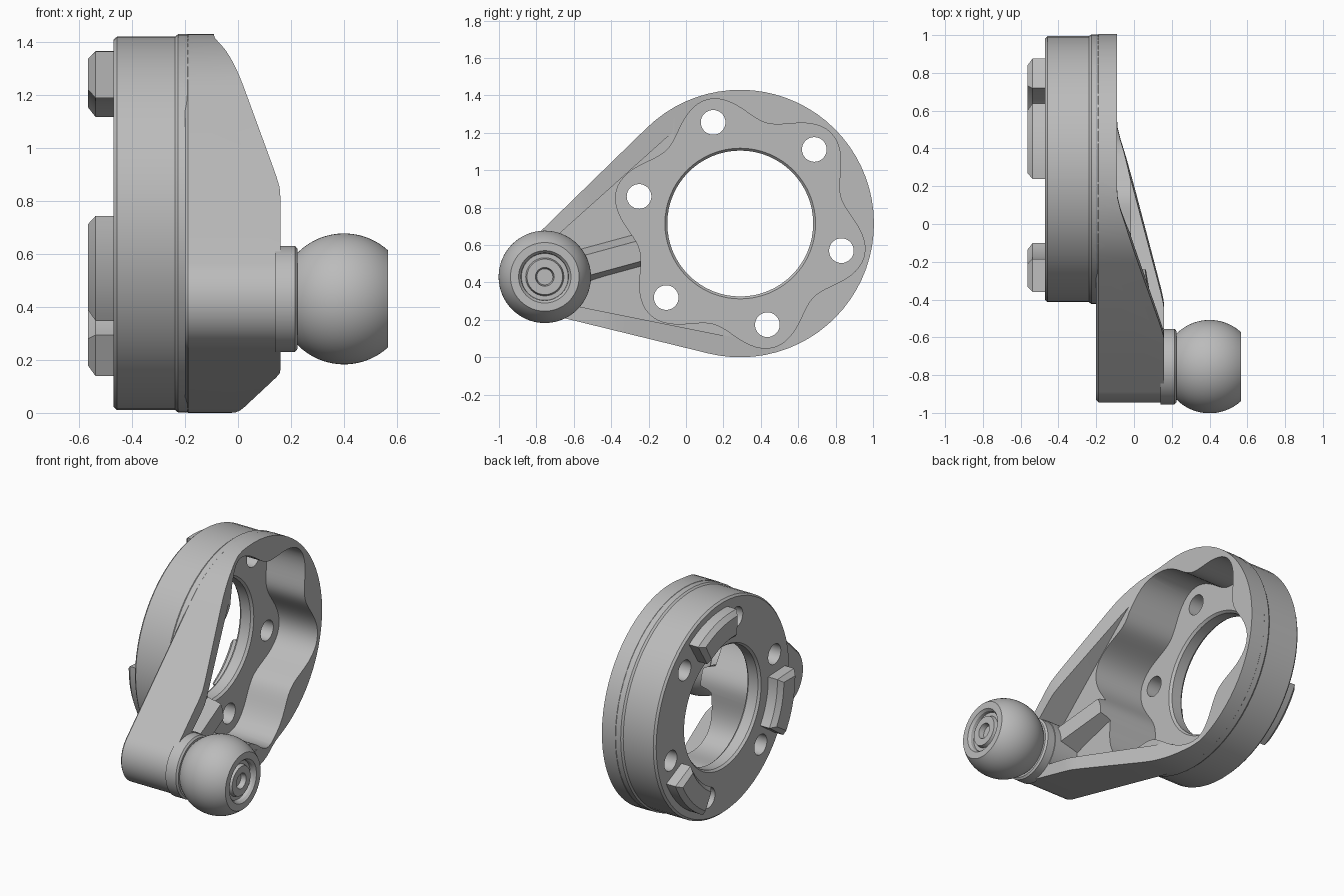
import bpy
import bmesh
from math import sin, cos, pi, radians, atan2, asin, hypot

if "Cube" in bpy.data.objects:
    bpy.data.objects.remove(bpy.data.objects["Cube"])

grey = bpy.data.materials.new("satin_grey")
grey.use_nodes = True
grey.diffuse_color = (0.5, 0.5, 0.5, 1)
grey.node_tree.nodes["Principled BSDF"].inputs["Base Color"].default_value = (0.5, 0.5, 0.5, 1)

# Main dimensions in the (y, z) plane; the part axis runs along x
RING = (0.29, 0.715)
BALL = (-0.755, 0.43)
RING_R, END_R = 0.715, 0.19
dy, dz = RING[0] - BALL[0], RING[1] - BALL[1]
SPAN = hypot(dy, dz)
TILT = atan2(dz, dy)
ALONG = (cos(TILT), sin(TILT))
ACROSS = (-sin(TILT), cos(TILT))
AXIS_V = BALL[0] * ACROSS[0] + BALL[1] * ACROSS[1]


def arm_point(s, v, x):
    """Point from arm coordinates: s along the arm, v across it."""
    return (x, s * ALONG[0] + v * ACROSS[0], s * ALONG[1] + v * ACROSS[1])


def loft(name, rings):
    """Closed solid through rings of equal point count."""
    bm = bmesh.new()
    loops = [[bm.verts.new(p) for p in ring] for ring in rings]
    n = len(loops[0])
    bm.faces.new(loops[0])
    bm.faces.new(loops[-1])
    for a, b in zip(loops, loops[1:]):
        for i in range(n):
            j = (i + 1) % n
            bm.faces.new((a[i], a[j], b[j], b[i]))
    bmesh.ops.recalc_face_normals(bm, faces=bm.faces)
    mesh = bpy.data.meshes.new(name)
    bm.to_mesh(mesh)
    bm.free()
    mesh.materials.append(grey)
    obj = bpy.data.objects.new(name, mesh)
    bpy.context.collection.objects.link(obj)
    return obj


def at_x(x, outline):
    return [(x, y, z) for y, z in outline]


def polar(centre, r, a):
    return (centre[0] + r * cos(a), centre[1] + r * sin(a))


def circle(centre, r, n=64):
    return [polar(centre, r, 2 * pi * i / n) for i in range(n)]


def lathe(name, centre, profile, n=64):
    return loft(name, [at_x(x, circle(centre, r, n)) for x, r in profile])


def teardrop(big, small):
    """Outline wrapping the ring circle and the arm end circle."""
    lean = asin((big - small) / SPAN)
    top = TILT + lean + pi / 2
    bottom = TILT - lean - pi / 2
    pts = [polar(RING, big, bottom + (top - bottom) * i / 48) for i in range(49)]
    sweep = 2 * pi - (top - bottom)
    return pts + [polar(BALL, small, top + sweep * i / 20) for i in range(21)]


def boolean(target, tool, operation):
    tool.hide_render = True
    mod = target.modifiers.new(operation.lower(), 'BOOLEAN')
    mod.operation = operation
    mod.solver = 'EXACT'
    mod.object = tool
    bpy.context.view_layer.objects.active = target
    bpy.ops.object.modifier_apply(modifier=mod.name)
    bpy.data.objects.remove(tool)


def smooth(obj):
    bpy.ops.object.select_all(action='DESELECT')
    obj.select_set(True)
    bpy.context.view_layer.objects.active = obj
    bpy.ops.object.shade_smooth_by_angle(angle=radians(30))


# Teardrop arm, trimmed by a slope that falls from the ball to the ring
body = loft("ring_and_arm", [
    at_x(-0.2, teardrop(RING_R - 0.012, END_R - 0.012)),
    at_x(-0.188, teardrop(RING_R, END_R)),
    at_x(0.3, teardrop(RING_R, END_R))])
slope = [(1.6, -0.09), (0.55, -0.09), (0.5, -0.086), (0.44, -0.072), (0.37, -0.05),
         (-0.24, 0.128), (-0.3, 0.145), (-0.35, 0.157), (-0.4, 0.16),
         (-1.2, 0.16), (-1.2, -0.4), (1.6, -0.4)]
trim = loft("slope_trim", [[arm_point(s, v, x) for s, x in slope] for v in (-1, 2)])
boolean(body, trim, 'INTERSECT')

# Round mounting disk with a small step under the arm
disk = lathe("mounting_disk", RING, [(-0.47, 0.692), (-0.457, 0.704), (-0.238, 0.704),
                                     (-0.226, 0.7135), (-0.15, 0.7135)])
boolean(body, disk, 'UNION')

# Recess between the arm rails, leaving the ball boss and a centre rib
recess = loft("arm_recess", [at_x(x, teardrop(0.605, 0.12)) for x in (-0.015, 0.5)])
boss = lathe("boss", BALL, [(-0.3, 0.205), (0.7, 0.205)])
boolean(recess, boss, 'DIFFERENCE')
rib = loft("rib", [
    [arm_point(s, AXIS_V + v, x) for v, x in
     ((-0.1, -0.05), (-0.055, top), (0.055, top), (0.1, -0.05))]
    for s, top in ((-0.62, 0.15), (0.1, 0.03))])
boolean(recess, rib, 'DIFFERENCE')
boolean(body, recess, 'DIFFERENCE')

# Six-lobed pocket, one lobe round each bolt hole
lobed = []
for i in range(144):
    a = 2 * pi * i / 144
    lobed.append(polar(RING, 0.62 + 0.065 * cos(6 * (a - pi / 4)), a))
pocket = loft("lobed_pocket", [at_x(x, lobed) for x in (-0.37, 0.6)])
boolean(body, pocket, 'DIFFERENCE')

# Central bore with chamfered rims
bore = lathe("bore", RING, [(-0.5, 0.425), (-0.455, 0.39), (-0.385, 0.39), (-0.35, 0.42)])
boolean(body, bore, 'DIFFERENCE')

# Bolt holes
for k in range(6):
    hole = lathe("bolt_hole", polar(RING, 0.56, radians(45 + 60 * k)),
                 [(-0.6, 0.066), (-0.3, 0.066)], 32)
    boolean(body, hole, 'DIFFERENCE')
smooth(body)


# Three curved keys on the back of the disk
def sector(r0, r1, mid, half):
    steps = [mid + half * (i / 6 - 1) for i in range(13)]
    return ([polar(RING, r1, a) for a in steps] +
            [polar(RING, r0, a) for a in reversed(steps)])


for k in range(3):
    mid = radians(76 + 120 * k)
    wide = sector(0.475, 0.65, mid, radians(18.5))
    narrow = sector(0.503, 0.622, mid, radians(15.8))
    key = loft("back_key_%d" % (k + 1),
               [at_x(-0.46, wide), at_x(-0.537, wide), at_x(-0.565, narrow)])
    smooth(key)

# Ball stud: collar, truncated ball, end groove and centre dimple
profile = [(0.14, 0.2), (0.215, 0.2), (0.225, 0.188)]
for i in range(21):
    t = radians(135 - 87 * i / 20)
    profile.append((0.4 + 0.247 * cos(t), 0.247 * sin(t)))
profile += [(0.565, 0.14), (0.55, 0.128), (0.53, 0.125), (0.53, 0.102),
            (0.553, 0.095), (0.553, 0.05), (0.52, 0.043)]
stud = lathe("ball_stud", BALL, profile)
smooth(stud)
